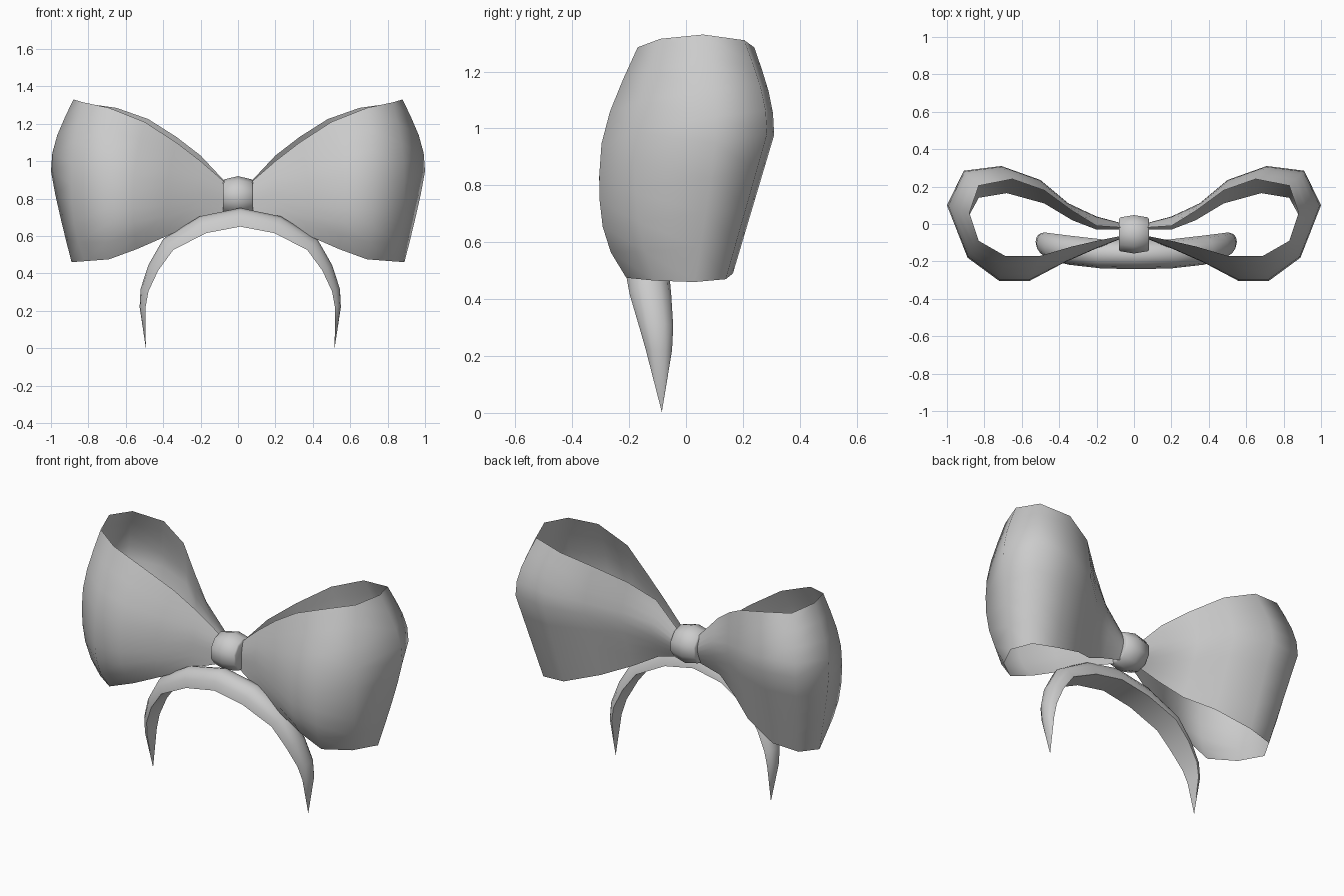
import bpy, bmesh, math
from mathutils import Vector

if "Cube" in bpy.data.objects:
    bpy.data.objects.remove(bpy.data.objects["Cube"])

gray = bpy.data.materials.new("light_gray")
gray.diffuse_color = (0.6, 0.6, 0.6, 1)
gray.use_nodes = True
gray.node_tree.nodes["Principled BSDF"].inputs["Base Color"].default_value = gray.diffuse_color


def grid_object(name, rows, closed=False, caps=False, angle=60):
    """Skin a list of equally long point rows with quads."""
    bm = bmesh.new()
    vs = [[bm.verts.new(p) for p in r] for r in rows]
    n = len(rows[0])
    for a, b in zip(vs, vs[1:]):
        for i in range(n if closed else n - 1):
            j = (i + 1) % n
            bm.faces.new((a[i], a[j], b[j], b[i]))
    if caps:
        bm.faces.new(vs[0])
        bm.faces.new(vs[-1])
    bmesh.ops.remove_doubles(bm, verts=bm.verts, dist=0.0005)
    bmesh.ops.recalc_face_normals(bm, faces=bm.faces)
    me = bpy.data.meshes.new(name)
    bm.to_mesh(me)
    bm.free()
    me.materials.append(gray)
    ob = bpy.data.objects.new(name, me)
    bpy.context.collection.objects.link(ob)
    bpy.ops.object.select_all(action='DESELECT')
    ob.select_set(True)
    bpy.context.view_layer.objects.active = ob
    bpy.ops.object.shade_smooth_by_angle(angle=math.radians(angle))
    return ob


# Bow loop: top rim, bulging middle and bottom rim, from front around to back
top = [(.05, -.06, .87), (.2, -.09, 1.0), (.33, -.12, 1.10), (.5, -.17, 1.21),
       (.69, -.17, 1.285), (.83, -.09, 1.315), (.88, .06, 1.33), (.83, .205, 1.31),
       (.65, .24, 1.285), (.48, .18, 1.225), (.33, .07, 1.13), (.2, -.01, 1.03), (.05, -.02, .87)]
mid = [(.05, -.07), (.2, -.13), (.38, -.21), (.56, -.305), (.72, -.305), (.89, -.18),
       (1.0, .1), (.91, .285), (.71, .31), (.5, .235), (.35, .11), (.2, .04), (.05, 0)]
low = [(.05, -.07, .73), (.17, -.12, .695), (.38, -.17, .6), (.54, -.2, .53),
       (.69, -.21, .475), (.82, -.11, .465), (.89, .03, .46), (.83, .14, .47),
       (.68, .165, .49), (.48, .11, .56), (.33, .02, .62), (.2, -.03, .69), (.05, -.03, .73)]


def loop_column(t, m, b):
    """Rows from the top rim over the bulge to the bottom rim."""
    t, b = Vector(t), Vector(b)
    m = Vector((m[0], m[1], (t.z + b.z) / 2 + 0.22 * m[1] + .03 * min(1, m[0])))
    p = max(1.0, 1.6 - 4.5 * m.y)  # the front is fuller below than the back
    pts = []
    for s, f in ((0, 0), (.25, .38), (.5, .72), (.75, .94), (1, 1)):
        q = t.lerp(m, f)
        pts.append(Vector((q.x, q.y, t.z + (m.z - t.z) * s)))
    for s in (.75, .5, .25, 0):
        q = b.lerp(m, 1 - (1 - s) ** p)
        pts.append(Vector((q.x, q.y, b.z + (m.z - b.z) * s)))
    return pts


columns = [loop_column(*c) for c in zip(top, mid, low)]
for side, name in ((1, "bow_loop_right"), (-1, "bow_loop_left")):
    grid_object(name, [[(side * p.x, p.y, p.z) for p in c] for c in columns])

# Knot: barrel wrapped around the centre
knot = []
for x, ry, rz in ((-.08, .085, .08), (-.075, .095, .092), (0, .108, .11), (.075, .095, .092), (.08, .085, .08)):
    knot.append([(x, -.055 + ry * math.cos(a), .81 + rz * math.sin(a))
                 for a in (math.pi * (k + .5) / 5 for k in range(10))])
grid_object("knot", knot, closed=True, caps=True)

# Headband: tapered arch, flat inside and domed outside
# x, z, half thickness, y, half width
half = [(.2, .66, .048, -.16, .078), (.385, .555, .04, -.14, .078),
        (.465, .43, .03, -.125, .073), (.512, .31, .022, -.105, .06),
        (.522, .22, .016, -.095, .046), (.505, .003, .0001, -.085, .0001)]
path = [(-x, *r) for x, *r in reversed(half)] + [(0, .70, .05, -.163, .078)] + half
band = []
for i, (x, z, ht, y, hw) in enumerate(path):
    a, b = path[max(i - 1, 0)], path[min(i + 1, len(path) - 1)]
    tan = Vector((b[0] - a[0], 0, b[1] - a[1])).normalized()
    out = Vector((-tan.z, 0, tan.x))
    band.append([Vector((x + .012, y, z)) + out * ht * (2 * math.sin(q) - 1) + Vector((0, hw * math.cos(q), 0))
                 for q in (math.pi * k / 6 for k in range(7))])
grid_object("headband", band, closed=True)
